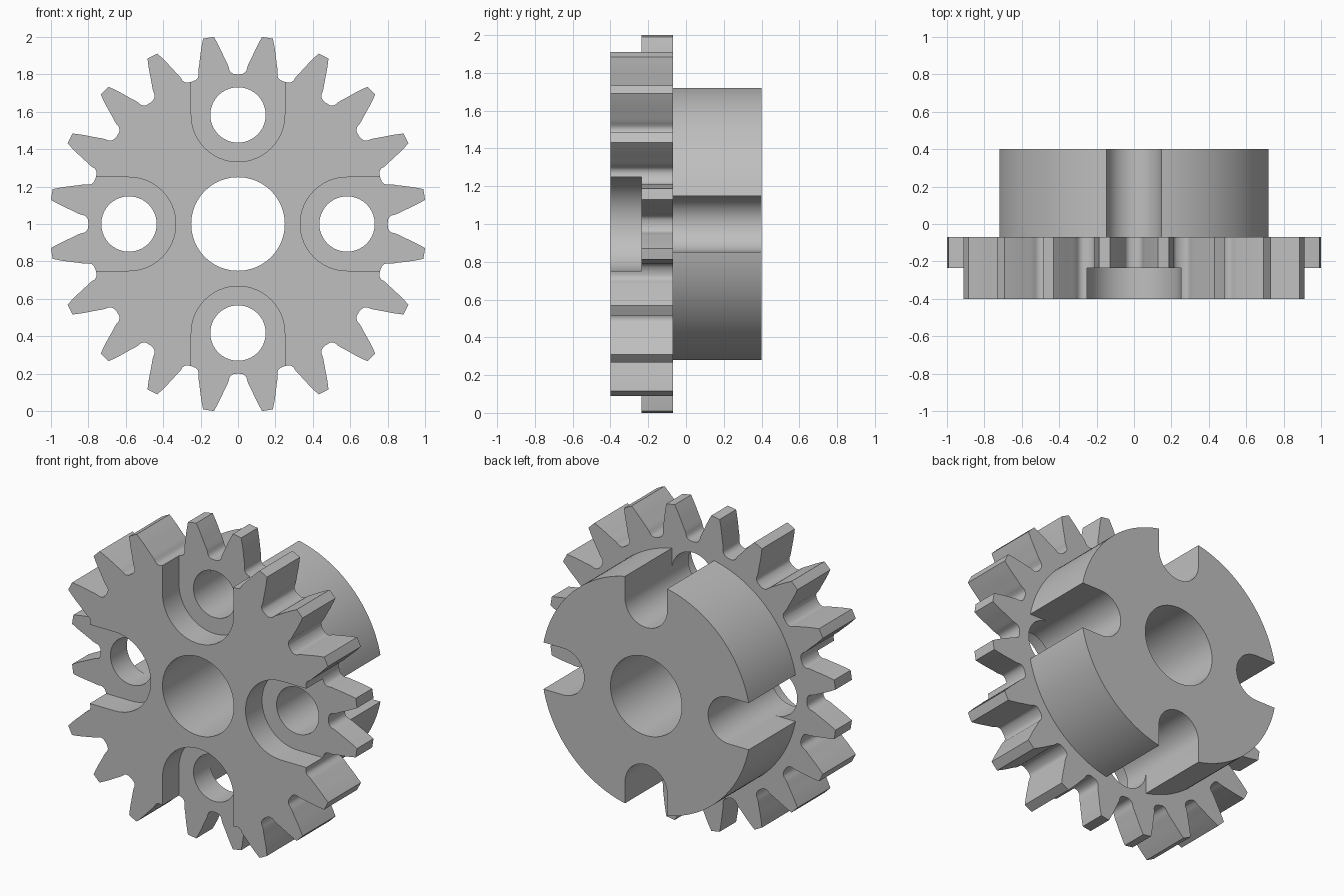
import bpy, bmesh
from math import sin, cos, radians

cube = bpy.data.objects.get("Cube")
if cube:
    bpy.data.objects.remove(cube)

TEETH = 20
FRONT, STEP, SHOULDER, BACK = -0.4, -0.235, -0.07, 0.4
PITCH, HOLE_R, RECESS_R, BORE_R, HUB_R = 0.583, 0.148, 0.25, 0.25, 0.735

steel = bpy.data.materials.new("plain grey")
steel.use_nodes = True
grey = (0.52, 0.52, 0.52, 1)
steel.diffuse_color = grey
steel.node_tree.nodes["Principled BSDF"].inputs["Base Color"].default_value = grey


def arc(cx, r, start, end, n):
    """Points along an arc centred on (cx, 0), angles in degrees."""
    angles = [radians(start + (end - start) * i / n) for i in range(n + 1)]
    return [(cx + r * cos(a), r * sin(a)) for a in angles]


def circle(cx, r, n=64):
    return arc(cx, r, 0, 360, n)[:-1]


def slot(r):
    """Round-ended slot that runs outwards past the rim."""
    return [(1.2, r)] + arc(PITCH, r, 90, 270, 32) + [(1.2, -r)]


def turn(points, quarter):
    for _ in range(quarter):
        points = [(-v, u) for u, v in points]
    return points


def prism(name, points, y0, y1):
    """Extrude an x-z outline from y0 to y1, raised to the shaft height."""
    bm = bmesh.new()
    verts = [bm.verts.new((round(u, 5), y0, round(v + 1, 5))) for u, v in points]
    face = bm.faces.new(verts)
    extruded = bmesh.ops.extrude_face_region(bm, geom=[face])["geom"]
    for v in extruded:
        if isinstance(v, bmesh.types.BMVert):
            v.co.y = y1
    bmesh.ops.recalc_face_normals(bm, faces=bm.faces)
    mesh = bpy.data.meshes.new(name)
    bm.to_mesh(mesh)
    bm.free()
    obj = bpy.data.objects.new(name, mesh)
    bpy.context.collection.objects.link(obj)
    mesh.materials.append(steel)
    return obj


def combine(target, tool, operation="DIFFERENCE"):
    """Apply an exact boolean and discard the tool."""
    tool.hide_render = True
    mod = target.modifiers.new("cut", "BOOLEAN")
    mod.operation, mod.solver, mod.object = operation, "EXACT", tool
    bpy.context.view_layer.objects.active = target
    bpy.ops.object.modifier_apply(modifier=mod.name)
    bpy.data.objects.remove(tool)


# Toothed plate: one flank from valley floor to tip, mirrored for each tooth
flank = [(0, 0.8), (1.6, 0.802), (2.6, 0.81), (3.2, 0.823), (3.4, 0.84),
         (3.75, 0.857), (4.4, 0.88), (5.1, 0.91), (5.75, 0.94),
         (6.5, 0.973), (7.32, 1.0082)]
step = 360 / TEETH
tooth = flank + [(step / 2, 1.0082)] + [(step - a, r) for a, r in flank[:0:-1]]
outline = [(r * cos(radians(a + k * step)), r * sin(radians(a + k * step)))
           for k in range(TEETH) for a, r in tooth]
gear = prism("spur_gear", outline, FRONT, SHOULDER)
hub = prism("hub", circle(0, HUB_R, 128), SHOULDER, BACK)

# Four recesses and holes in the plate, four open notches in the hub
for q in range(4):
    combine(gear, prism("recess", turn(slot(RECESS_R), q), FRONT - 0.1, STEP))
    combine(gear, prism("hole", turn(circle(PITCH, HOLE_R), q), FRONT - 0.1, SHOULDER + 0.1))
    combine(hub, prism("notch", turn(slot(HOLE_R), q), SHOULDER - 0.1, BACK + 0.1))

# Join the hub to the plate and bore the shaft hole
combine(gear, hub, "UNION")
combine(gear, prism("bore", circle(0, BORE_R, 96), FRONT - 0.1, BACK + 0.1))

bpy.ops.object.select_all(action="DESELECT")
gear.select_set(True)
bpy.context.view_layer.objects.active = gear
bpy.ops.object.shade_smooth_by_angle(angle=radians(30))
